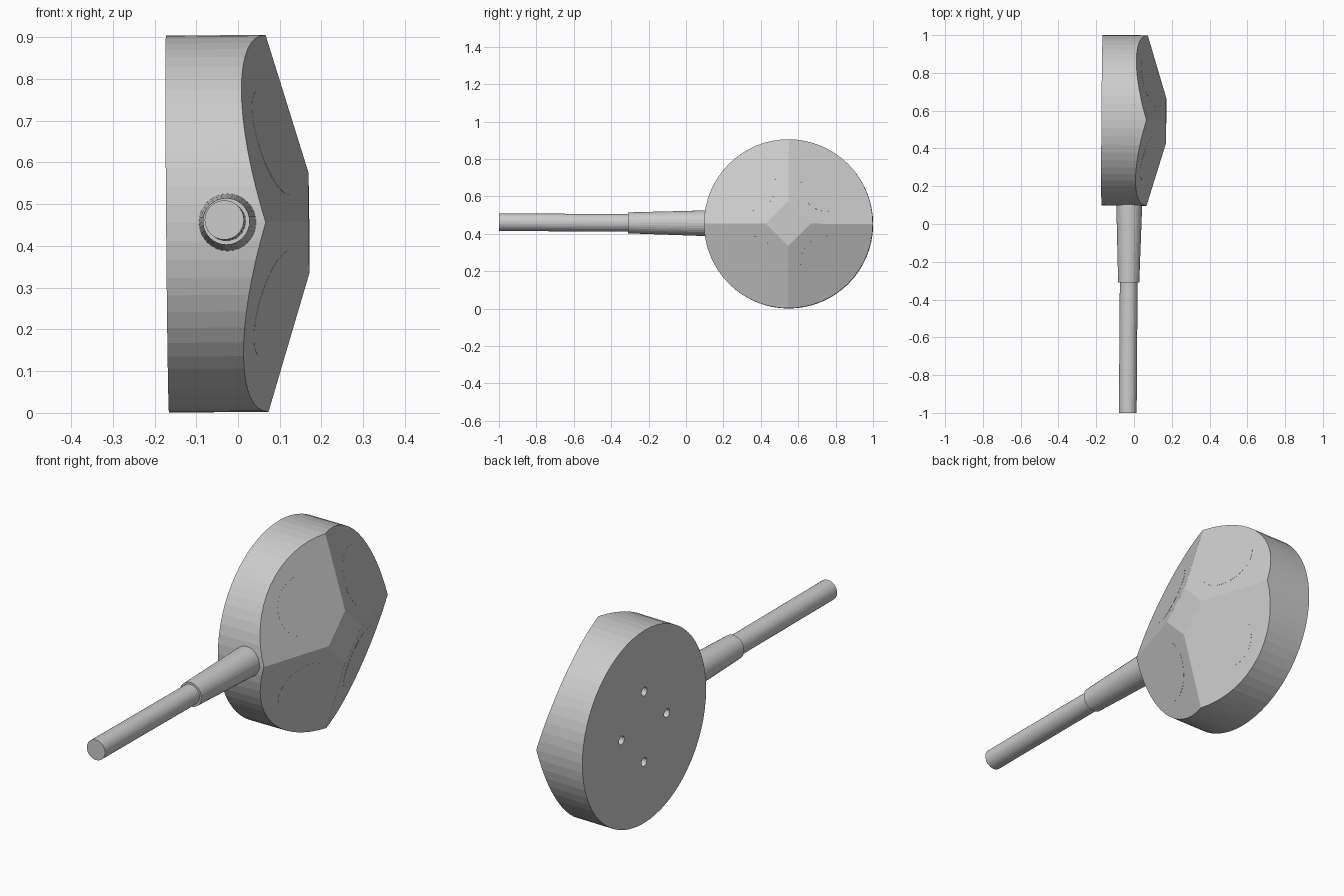
import bpy, bmesh
from math import pi
from mathutils import Vector, Matrix, Euler

if "Cube" in bpy.data.objects:
    bpy.data.objects.remove(bpy.data.objects["Cube"])

# The whole model leans very slightly around the head centre
FRAME = Matrix.Translation((0, 0.548, 0.4535)) @ Euler((-0.005, -0.008, -0.007)).to_matrix().to_4x4()
R, BACK, FRONT = 0.4515, -0.169, 0.17   # head radius, back and front planes
FLAT, SLOPE = 0.12, 0.303               # centre diamond half-width, facet slope
TURN_X = Matrix.Rotation(pi / 2, 4, 'Y')
TURN_Y = Matrix.Rotation(-pi / 2, 4, 'X')
SIGNS = [(a, b) for a in (-1, 1) for b in (-1, 1)]


def finish(bm, name):
    bmesh.ops.recalc_face_normals(bm, faces=bm.faces[:])
    me = bpy.data.meshes.new(name)
    bm.to_mesh(me)
    bm.free()
    ob = bpy.data.objects.new(name, me)
    bpy.context.collection.objects.link(ob)
    ob.matrix_world = FRAME
    return ob


def add_cylinder(bm, centre, r1, r2, depth, turn, sides):
    bmesh.ops.create_cone(bm, cap_ends=True, segments=sides, radius1=r1, radius2=r2,
                          depth=depth, matrix=Matrix.Translation(centre) @ turn)


# Round head, front cut into four sloping facets around a flat diamond
bm = bmesh.new()
add_cylinder(bm, ((BACK + 0.25) / 2, 0, 0), R, R, 0.25 - BACK, TURN_X, 64)
cuts = [((FRONT, 0, 0), (1, 0, 0))]
cuts += [((FRONT, FLAT * sy, 0), (1, SLOPE * sy, SLOPE * sz)) for sy, sz in SIGNS]
for co, no in cuts:
    res = bmesh.ops.bisect_plane(bm, geom=bm.verts[:] + bm.edges[:] + bm.faces[:], dist=1e-6,
                                 plane_co=co, plane_no=no, clear_outer=True)
    rim = [e for e in bm.edges if e.is_boundary]
    bmesh.ops.contextual_create(bm, geom=rim)
head = finish(bm, "head")

# Four screw holes in the back
bm = bmesh.new()
for y, z in ((0.165, 0), (-0.165, 0), (0, 0.165), (0, -0.165)):
    add_cylinder(bm, (BACK, y, z), 0.02, 0.02, 0.08, TURN_X, 16)
cutter = finish(bm, "hole_cutter")
cutter.hide_render = True
cutter.hide_viewport = True
mod = head.modifiers.new("holes", 'BOOLEAN')
mod.operation = 'DIFFERENCE'
mod.solver = 'EXACT'
mod.object = cutter

# Round pads lying almost flush in the facets
bm = bmesh.new()
for sy, sz in SIGNS:
    y, z = 0.193 * sy, 0.193 * sz
    normal = Vector((1, SLOPE * sy, SLOPE * sz)).normalized()
    x = FRONT - SLOPE * (abs(y) + abs(z) - FLAT)
    turn = normal.to_track_quat('Z', 'Y').to_matrix().to_4x4()
    add_cylinder(bm, Vector((x, y, z)) - normal * 0.0045, 0.132, 0.132, 0.01, turn, 32)
finish(bm, "facet_pads")


# Tapered collar and long straight handle
def along_y(name, y0, y1, r0, r1):
    bm = bmesh.new()
    add_cylinder(bm, (-0.022, (y0 + y1) / 2, 0.001), r0, r1, y1 - y0, TURN_Y, 32)
    return finish(bm, name)


along_y("handle_collar", -0.858, -0.43, 0.056, 0.069)
along_y("handle", -1.548, -0.84, 0.047, 0.047)
